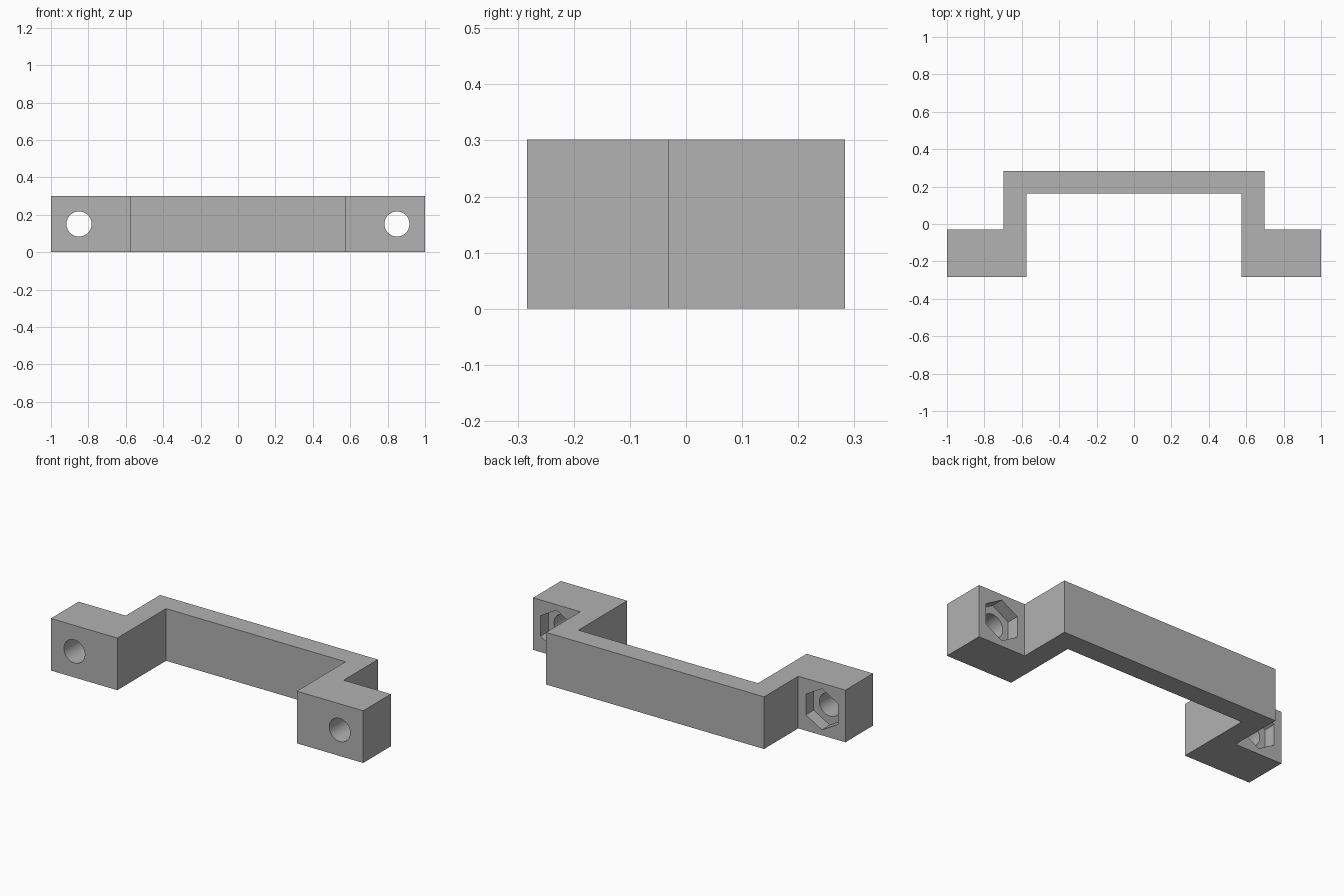
import bpy
import bmesh
import math

cube = bpy.data.objects.get("Cube")
if cube:
    bpy.data.objects.remove(cube, do_unlink=True)

HEIGHT = 0.302
HOLE_X, HOLE_Z = 0.85, 0.151
FRONT, FOOT_BACK = -0.283, -0.03
POCKET_DEPTH = 0.072

grey = bpy.data.materials.new("mid grey")
grey.use_nodes = True
colour = (0.445, 0.445, 0.445, 1)
grey.diffuse_color = colour
grey.node_tree.nodes["Principled BSDF"].inputs["Base Color"].default_value = colour


def cutter(name, sides, radius, y0, y1, x):
    """Prism along y, with corners pointing up and down."""
    bpy.ops.mesh.primitive_cylinder_add(
        vertices=sides, radius=radius, depth=y1 - y0,
        location=(x, (y0 + y1) / 2, HOLE_Z), rotation=(math.pi / 2, 0, 0))
    ob = bpy.context.object
    ob.name = name
    ob.hide_render = True
    ob.data.materials.append(grey)
    return ob


# Handle body: mirrored plan outline, extruded upward
half = [(0.575, 0.163), (0.575, FRONT), (1, FRONT),
        (1, FOOT_BACK), (0.698, FOOT_BACK), (0.698, 0.283)]
outline = half + [(-x, y) for x, y in reversed(half)]
bm = bmesh.new()
base = bm.faces.new([bm.verts.new((x, y, 0)) for x, y in outline])
top = bmesh.ops.extrude_face_region(bm, geom=[base])["geom"]
bmesh.ops.translate(bm, vec=(0, 0, HEIGHT),
                    verts=[v for v in top if isinstance(v, bmesh.types.BMVert)])
bmesh.ops.recalc_face_normals(bm, faces=bm.faces)
mesh = bpy.data.meshes.new("handle")
bm.to_mesh(mesh)
bm.free()
handle = bpy.data.objects.new("handle", mesh)
bpy.context.collection.objects.link(handle)
mesh.materials.append(grey)

# Screw holes through the feet, with hexagonal nut pockets at the back
cutters = []
for side in (-1, 1):
    x = side * HOLE_X
    cutters.append(cutter("screw_hole_cutter", 48, 0.067, FRONT - 0.1, FOOT_BACK + 0.1, x))
    cutters.append(cutter("nut_pocket_cutter", 6, 0.119,
                          FOOT_BACK - POCKET_DEPTH, FOOT_BACK + 0.1, x))

bpy.ops.object.select_all(action="DESELECT")
handle.select_set(True)
bpy.context.view_layer.objects.active = handle
for ob in cutters:
    mod = handle.modifiers.new(ob.name, "BOOLEAN")
    mod.operation = "DIFFERENCE"
    mod.solver = "EXACT"
    mod.object = ob
    bpy.ops.object.modifier_apply(modifier=mod.name)
for ob in cutters:
    bpy.data.objects.remove(ob, do_unlink=True)

bpy.ops.object.shade_smooth_by_angle(angle=math.radians(30))
